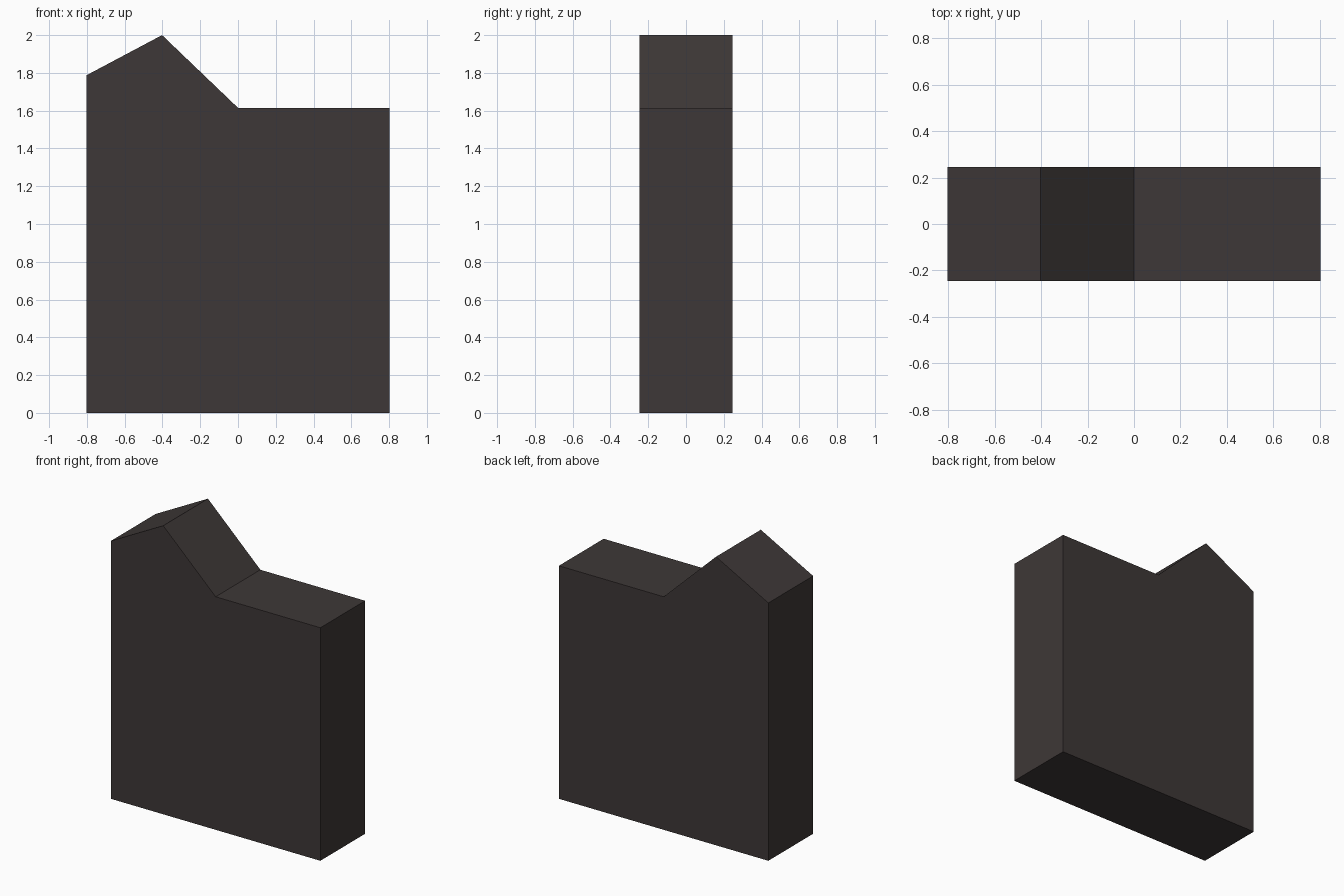
import bpy
import bmesh

if "Cube" in bpy.data.objects:
    bpy.data.objects.remove(bpy.data.objects["Cube"])

# One dark warm grey for the whole block
mat = bpy.data.materials.new("dark warm grey")
mat.diffuse_color = (0.048, 0.039, 0.038, 1.0)
mat.use_nodes = True
mat.node_tree.nodes["Principled BSDF"].inputs["Base Color"].default_value = mat.diffuse_color

# Front outline (x, z): flat shoulder on the right, peak on the left
HALF_DEPTH = 0.245
outline = [(-0.803, 0), (0.803, 0), (0.803, 1.615),
           (0, 1.615), (-0.402, 2.0), (-0.803, 1.787)]

# Extrude the outline from front to back
bm = bmesh.new()
front = bm.faces.new([bm.verts.new((x, -HALF_DEPTH, z)) for x, z in outline])
ret = bmesh.ops.extrude_face_region(bm, geom=[front], use_keep_orig=True)
moved = [g for g in ret["geom"] if isinstance(g, bmesh.types.BMVert)]
bmesh.ops.translate(bm, verts=moved, vec=(0, 2 * HALF_DEPTH, 0))
bmesh.ops.recalc_face_normals(bm, faces=bm.faces)

mesh = bpy.data.meshes.new("peaked_block")
bm.to_mesh(mesh)
bm.free()
mesh.materials.append(mat)
block = bpy.data.objects.new("peaked_block", mesh)
bpy.context.collection.objects.link(block)
